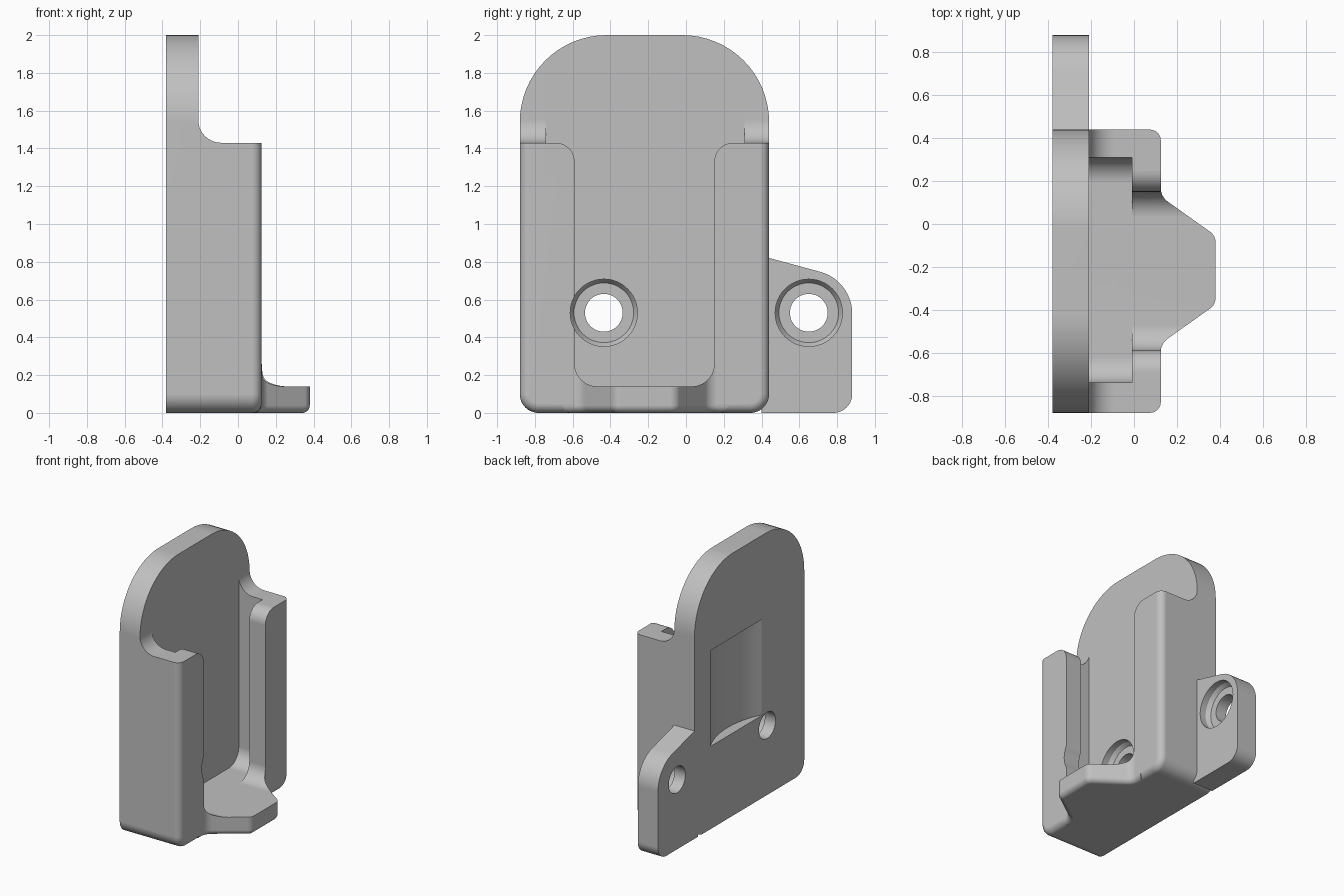
import bpy, bmesh
from math import radians, pi, tan, sin
from mathutils import Vector, Matrix

if "Cube" in bpy.data.objects:
    bpy.data.objects.remove(bpy.data.objects["Cube"])

mat = bpy.data.materials.new("light grey plastic")
mat.use_nodes = True
GREY = (0.53, 0.53, 0.53, 1)
mat.diffuse_color = GREY
mat.node_tree.nodes["Principled BSDF"].inputs["Base Color"].default_value = GREY


def rounded(corners, steps=10):
    """Polygon from (u, v, radius) corners, each one filleted."""
    out = []
    for i, (u, v, r) in enumerate(corners):
        p = Vector((u, v))
        if r == 0:
            out.append(p)
            continue
        d1 = (Vector(corners[i - 1][:2]) - p).normalized()
        d2 = (Vector(corners[(i + 1) % len(corners)][:2]) - p).normalized()
        half = d1.angle(d2) / 2
        centre = p + (d1 + d2).normalized() * r / sin(half)
        start = p + d1 * r / tan(half) - centre
        end = p + d2 * r / tan(half) - centre
        turn = -start.angle_signed(end)
        for k in range(steps + 1):
            out.append(centre + Matrix.Rotation(turn * k / steps, 2) @ start)
    return out


def finish(name, bm):
    bmesh.ops.recalc_face_normals(bm, faces=bm.faces)
    mesh = bpy.data.meshes.new(name)
    bm.to_mesh(mesh)
    bm.free()
    mesh.materials.append(mat)
    ob = bpy.data.objects.new(name, mesh)
    bpy.context.scene.collection.objects.link(ob)
    return ob


def prism(name, pts, axis, lo, hi, bevel_at=None, bevel=0.05):
    """Extrude a profile along an axis; optionally round the rim at one end."""
    def place(p, h):
        c = [p[0], p[1]]
        c.insert(axis, h)
        return c
    bm = bmesh.new()
    face = bm.faces.new([bm.verts.new(place(p, lo)) for p in pts])
    new = bmesh.ops.extrude_face_region(bm, geom=[face])["geom"]
    shift = Vector(place((0, 0), hi - lo))
    bmesh.ops.translate(bm, verts=[g for g in new if isinstance(g, bmesh.types.BMVert)], vec=shift)
    bmesh.ops.recalc_face_normals(bm, faces=bm.faces)
    if bevel_at is not None:
        rim = [e for e in bm.edges if all(abs(v.co[axis] - bevel_at) < 1e-4 for v in e.verts)]
        bmesh.ops.bevel(bm, geom=rim, offset=bevel, segments=6, profile=0.5, affect='EDGES')
    return finish(name, bm)


def screw_hole(name, matrix, head, depth):
    """Stepped drill: through hole plus a recess for the screw head."""
    profile = [(0, -.5), (.1, -.5), (.1, -depth), (head - .02, -depth),
               (head, .03 - depth), (head, 1), (0, 1)]
    bm = bmesh.new()
    verts = [bm.verts.new((r, 0, h)) for r, h in profile]
    edges = [bm.edges.new(pair) for pair in zip(verts, verts[1:])]
    bmesh.ops.spin(bm, geom=verts + edges, cent=(0, 0, 0), axis=(0, 0, 1),
                   angle=2 * pi, steps=48)
    bmesh.ops.remove_doubles(bm, verts=bm.verts, dist=1e-4)
    bm.transform(matrix)
    return finish(name, bm)


def combine(ob, other, operation):
    bpy.context.view_layer.objects.active = ob
    mod = ob.modifiers.new(other.name, 'BOOLEAN')
    mod.operation, mod.solver, mod.object = operation, 'EXACT', other
    bpy.ops.object.modifier_apply(modifier=mod.name)
    bpy.data.objects.remove(other)


# Main block with arched top and softened front rim
bracket = prism("holder_bracket", rounded(
    [(-.88, 0, .1), (.44, 0, .1), (.44, 2, .46), (-.88, 2, .46)], 16),
    0, -.38, .125, bevel_at=.125)

# Side mounting ear and front tongue
ear = prism("ear", rounded(
    [(.4, .831, 0), (.4, 0, 0), (.88, 0, .1), (.88, .701, .23)], 14), 0, -.38, -.21)
tongue = prism("tongue", rounded(
    [(-.15, .22, 0), (-.15, -.65, 0), (.124, -.65, 0), (.124, -.558, .08),
     (.38, -.376, .06), (.38, -.054, .06), (.124, .128, .08), (.124, .22, 0)], 6),
    2, 0, .26, bevel_at=0, bevel=.04)
for part in (ear, tongue):
    combine(bracket, part, 'UNION')

# Space above the side walls, inner cavity, front opening, hollow in the back
above = prism("above_walls", rounded(
    [(-.21, 3, 0), (-.21, 1.43, .12), (1, 1.43, 0), (1, 3, 0)]), 1, -2, 2)
cavity = prism("cavity", rounded(
    [(-.74, 3, 0), (-.74, .14, .12), (.31, .14, .12), (.31, 3, 0)]), 0, -.21, -.01)
opening = prism("opening", rounded(
    [(-.73, 3, 0), (-.73, 1.43, 0), (-.59, 1.43, .1), (-.59, .14, .12),
     (.15, .14, .12), (.15, 1.43, .1), (.30, 1.43, 0), (.30, 3, 0)]), 0, -.04, 1)
circle = [Matrix.Rotation(2 * pi * k / 96, 2) @ Vector((.68, 0)) + Vector((-.98, -.07))
          for k in range(96)]
hollow = prism("back_hollow", circle, 2, .63, 1.36)

# Screw holes: two through the back plate, one through the tongue from below
sideways = Matrix.Rotation(pi / 2, 4, 'Y')
holes = [screw_hole("plate_hole", Matrix.Translation((-.21, y, .53)) @ sideways, .178, .08)
         for y in (-.435, .65)]
holes.append(screw_hole("tongue_hole", Matrix.Translation((.045, -.215, 0))
                        @ Matrix.Rotation(pi, 4, 'X'), .17, .05))
for cutter in [above, cavity, opening, hollow] + holes:
    combine(bracket, cutter, 'DIFFERENCE')

# Smooth fillets, crisp edges
bpy.ops.object.select_all(action='DESELECT')
bracket.select_set(True)
bpy.context.view_layer.objects.active = bracket
bpy.ops.object.shade_smooth_by_angle(angle=radians(30))
weighted = bracket.modifiers.new("flat_faces", 'WEIGHTED_NORMAL')
weighted.keep_sharp = True
